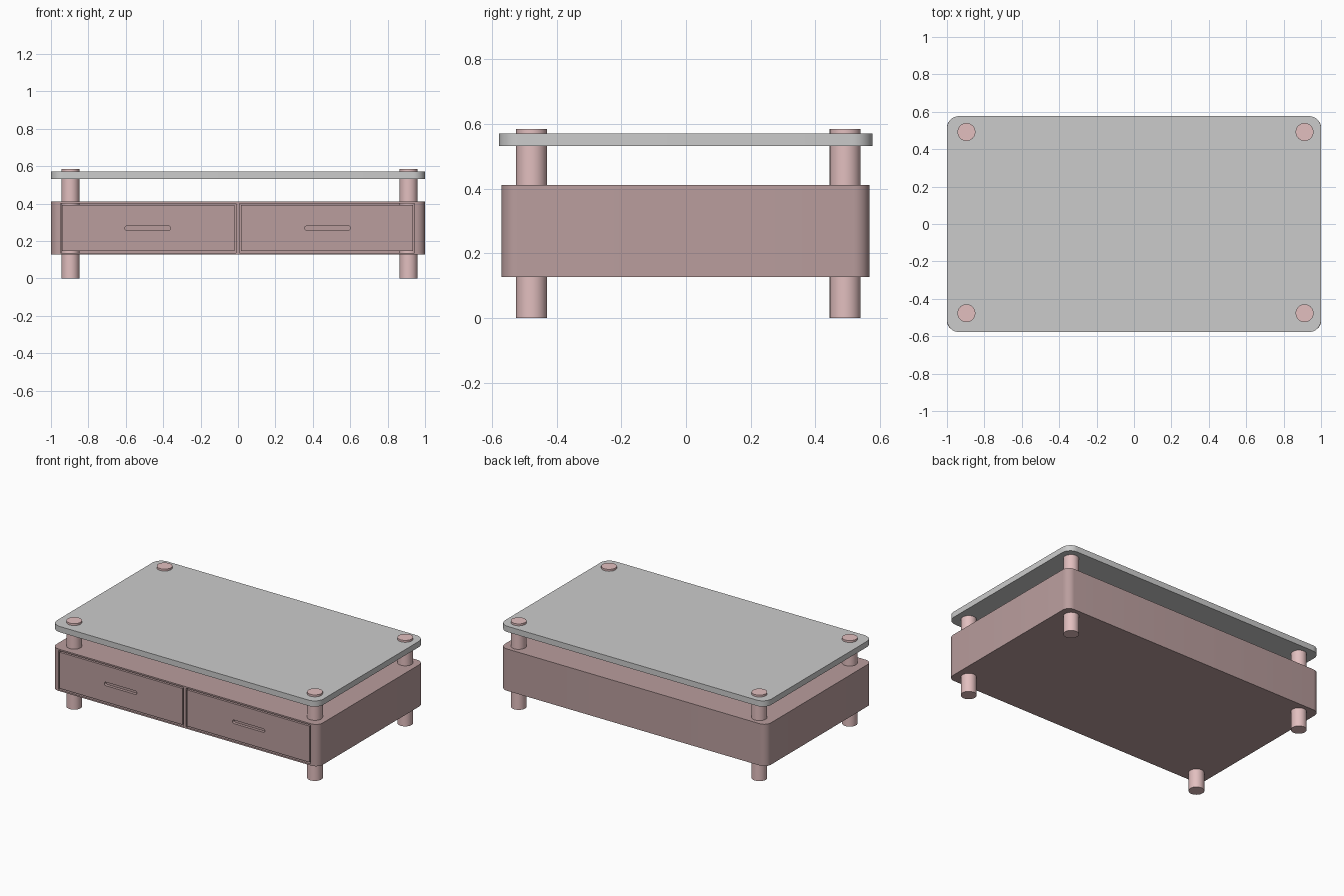
import bpy, bmesh, math

if "Cube" in bpy.data.objects:
    bpy.data.objects.remove(bpy.data.objects["Cube"])

def material(name, color):
    m = bpy.data.materials.new(name)
    m.diffuse_color = (*color, 1)
    m.use_nodes = True
    m.node_tree.nodes["Principled BSDF"].inputs["Base Color"].default_value = m.diffuse_color
    return m

DARK = material("dark_wood", (0.49, 0.34, 0.34))
ROSE = material("rose_wood", (0.76, 0.52, 0.52))

def finish(bm, name, mat):
    bmesh.ops.recalc_face_normals(bm, faces=bm.faces)
    me = bpy.data.meshes.new(name)
    bm.to_mesh(me)
    bm.free()
    ob = bpy.data.objects.new(name, me)
    bpy.context.collection.objects.link(ob)
    if mat:
        me.materials.append(mat)
    return ob

def smooth(ob):
    bpy.ops.object.select_all(action='DESELECT')
    ob.select_set(True)
    bpy.context.view_layer.objects.active = ob
    bpy.ops.object.shade_smooth_by_angle(angle=math.radians(30))

def slab(name, x, y, z, r=0, axis='z', mat=None, seg=8):
    """Rounded rectangle extruded along z (or along y)."""
    a, b, c = (x, y, z) if axis == 'z' else (x, z, y)
    if r:
        outline = []
        for k, (u, v) in enumerate([(a[1]-r, b[1]-r), (a[0]+r, b[1]-r),
                                    (a[0]+r, b[0]+r), (a[1]-r, b[0]+r)]):
            for i in range(seg + 1):
                t = (k + i / seg) * math.pi / 2
                outline.append((u + r*math.cos(t), v + r*math.sin(t)))
    else:
        outline = [(a[0], b[0]), (a[1], b[0]), (a[1], b[1]), (a[0], b[1])]
    bm = bmesh.new()
    place = (lambda u, v, w: (u, v, w)) if axis == 'z' else (lambda u, v, w: (u, w, v))
    face = bm.faces.new([bm.verts.new(place(u, v, c[0])) for u, v in outline])
    ext = bmesh.ops.extrude_face_region(bm, geom=[face])
    step = (0, 0, c[1]-c[0]) if axis == 'z' else (0, c[1]-c[0], 0)
    bmesh.ops.translate(bm, vec=step,
                        verts=[g for g in ext['geom'] if isinstance(g, bmesh.types.BMVert)])
    bmesh.ops.remove_doubles(bm, verts=bm.verts, dist=1e-5)
    return finish(bm, name, mat)

def cut(ob, cutter):
    mod = ob.modifiers.new("cut", 'BOOLEAN')
    mod.operation, mod.solver, mod.object = 'DIFFERENCE', 'EXACT', cutter
    bpy.context.view_layer.objects.active = ob
    bpy.ops.object.modifier_apply(modifier=mod.name)
    bpy.data.objects.remove(cutter)

# Cabinet body with two drawer openings
body = slab("cabinet_body", (-1, 1), (-0.57, 0.567), (0.127, 0.411), 0.05, mat=DARK)
GAP = 0.009
openings = {"left": (-0.95, -0.01), "right": (0.008, 0.945)}
for side, (x0, x1) in openings.items():
    cut(body, slab("opening_cutter", (x0, x1), (-0.7, -0.2), (0.137, 0.401)))
    # Drawer with a recessed finger slot
    drawer = slab(side + "_drawer", (x0+GAP, x1-GAP), (-0.57, -0.2),
                  (0.137+GAP, 0.401-GAP), mat=DARK)
    mid = -0.483 if side == "left" else 0.479
    cut(drawer, slab("slot_cutter", (mid-0.122, mid+0.122), (-0.7, -0.55),
                     (0.257, 0.281), 0.0119, 'y'))
    smooth(drawer)
smooth(body)

# Table top
smooth(slab("table_top", (-1, 1), (-0.578, 0.577), (0.532, 0.571), 0.065, mat=None))

# Round posts running from the floor through the top
for xn, x in (("left", -0.896), ("right", 0.912)):
    for yn, y in (("front", -0.477), ("back", 0.492)):
        bm = bmesh.new()
        bmesh.ops.create_cone(bm, cap_ends=True, segments=32, radius1=0.048,
                              radius2=0.048, depth=0.584)
        bmesh.ops.translate(bm, vec=(x, y, 0.292), verts=bm.verts)
        smooth(finish(bm, f"{yn}_{xn}_leg", ROSE))
